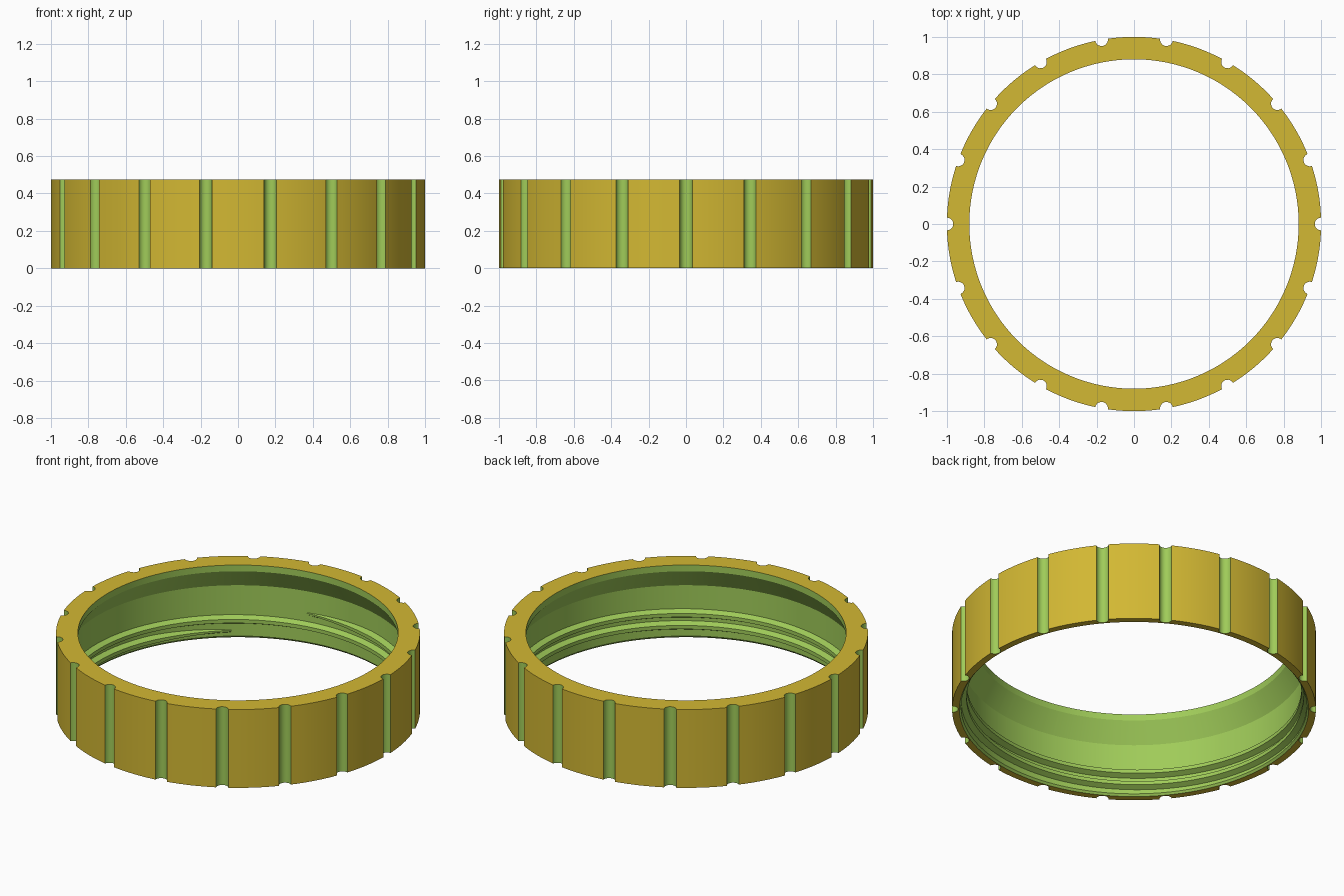
import bpy, bmesh, math

if "Cube" in bpy.data.objects:
    bpy.data.objects.remove(bpy.data.objects["Cube"])

HEIGHT = 0.475
GROOVES = 18
GROOVE_R = 0.034
BORE = 0.95


def material(name, rgb):
    m = bpy.data.materials.new(name)
    m.diffuse_color = (*rgb, 1)
    m.use_nodes = True
    m.node_tree.nodes["Principled BSDF"].inputs["Base Color"].default_value = m.diffuse_color
    return m


gold = material("gold", (0.65, 0.48, 0.033))
green = material("green", (0.35, 0.60, 0.10))


def finish(bm, name, mats):
    bmesh.ops.recalc_face_normals(bm, faces=bm.faces)
    me = bpy.data.meshes.new(name)
    bm.to_mesh(me)
    bm.free()
    for m in mats:
        me.materials.append(m)
    ob = bpy.data.objects.new(name, me)
    bpy.context.collection.objects.link(ob)
    bpy.ops.object.select_all(action='DESELECT')
    bpy.context.view_layer.objects.active = ob
    ob.select_set(True)
    bpy.ops.object.shade_smooth_by_angle(angle=math.radians(30))
    return ob


# Outer outline of one pitch: a round groove followed by a plain arc
ARC, GAP = 10, 8
pitch = math.tau / GROOVES
half = 2 * math.asin(GROOVE_R / 2)
tilt = math.pi / 2 + half / 2
outline = []   # (angle, radius, segment is in groove)
for k in range(GROOVES):
    for i in range(ARC):
        t = -1 + 2 * i / ARC
        a = math.pi + t * (math.pi - tilt)
        x, y = 1 + GROOVE_R * math.cos(a), -GROOVE_R * math.sin(a)
        y = abs(y) * (1 if t > 0 else -1)
        outline.append((k * pitch + math.atan2(y, x), math.hypot(x, y), True))
    for i in range(GAP):
        outline.append((k * pitch + half + (pitch - 2 * half) * i / GAP, 1.0, False))

# Ring body: wall section with a top lip and a chamfer below it
bm = bmesh.new()
sections = []
for ang, r, _ in outline:
    section = [(r, 0), (r, HEIGHT), (0.88, HEIGHT), (0.88, 0.437),
               (BORE, 0.32), (BORE, 0.012), (0.96, 0)]
    sections.append([bm.verts.new((q * math.cos(ang), q * math.sin(ang), z))
                     for q, z in section])
n = len(sections)
for i in range(n):
    a, b = sections[i], sections[(i + 1) % n]
    for j in range(7):
        k = (j + 1) % 7
        f = bm.faces.new((a[j], b[j], b[k], a[k]))
        inside = 2 <= j <= 5
        f.material_index = 1 if inside or (j == 0 and outline[i][2]) else 0
finish(bm, "grip_ring", [gold, green])

# Internal screw thread: right-handed ridge that fades into the bore at both ends
bm = bmesh.new()
STEPS = 200
TURNS = 1.93
start = math.radians(-45 + 180 - 8)   # lower end of the ridge
rows = []
for i in range(STEPS + 1):
    t = i / STEPS
    ang = start + t * TURNS * math.tau
    z = 0.043 + 0.14 * t
    fade = min(1, t / 0.04, (1 - t) / 0.04)
    depth = 0.03 * math.sin(fade * math.pi / 2)
    w = 0.35 + 0.65 * fade
    section = [(BORE + 0.004, -0.028 * w), (BORE - depth, -0.011 * w),
               (BORE - depth, 0.011 * w), (BORE + 0.004, 0.028 * w)]
    rows.append([bm.verts.new((q * math.cos(ang), q * math.sin(ang), z + dz))
                 for q, dz in section])
for a, b in zip(rows, rows[1:]):
    for j in range(4):
        k = (j + 1) % 4
        bm.faces.new((a[j], b[j], b[k], a[k]))
bm.faces.new(rows[0])
bm.faces.new(rows[-1])
finish(bm, "screw_thread", [green])
